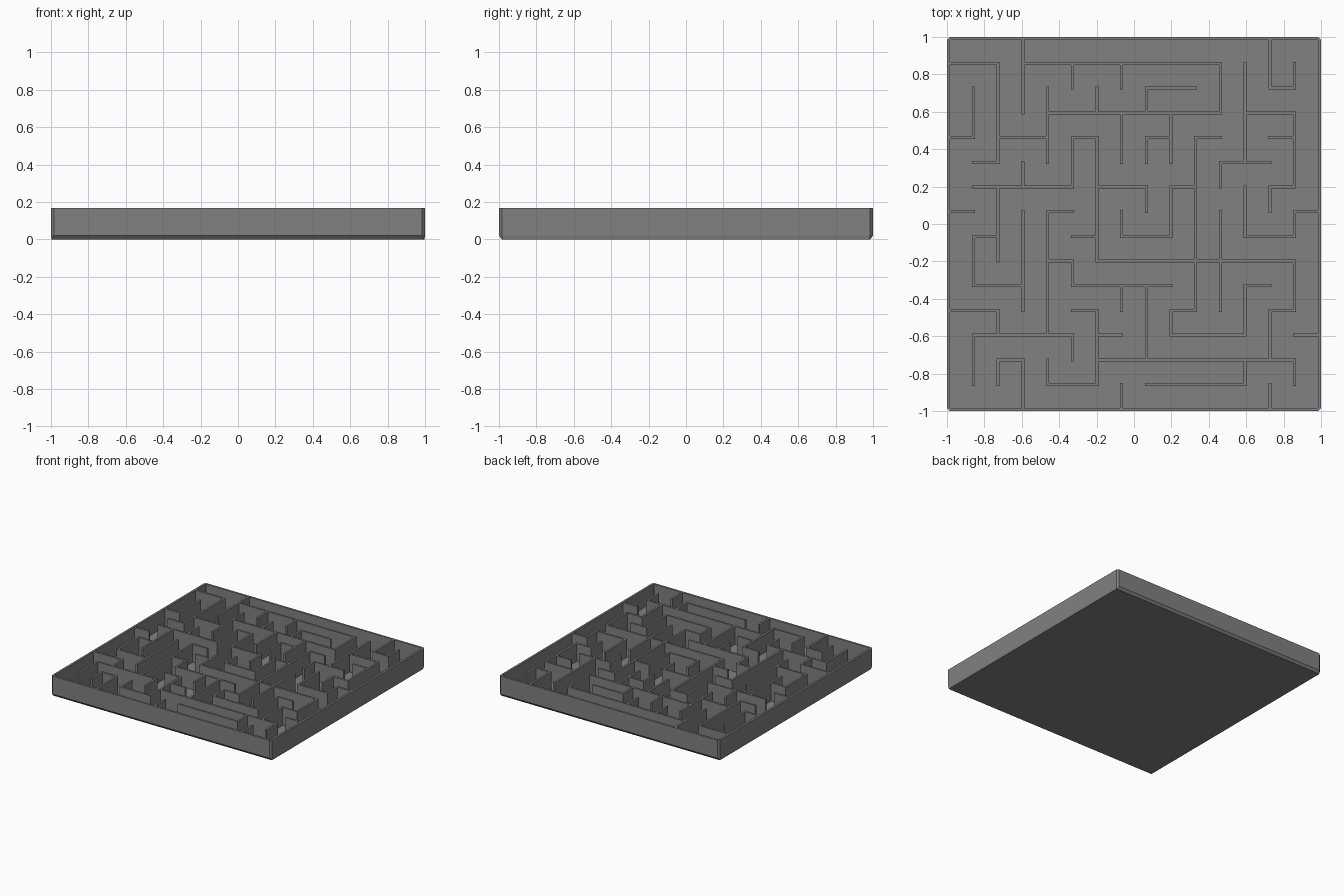
import bpy, bmesh

if "Cube" in bpy.data.objects:
    bpy.data.objects.remove(bpy.data.objects["Cube"])

N = 15               # cells per side
PITCH = 0.132        # cell spacing
EDGE = 0.99          # centre line of the outer wall
T = 0.016            # wall thickness
FLOOR, TOP = 0.02, 0.167

# Dark grey finish shared by all parts
dark = bpy.data.materials.new("dark_grey")
dark.diffuse_color = (0.22, 0.22, 0.22, 1)
dark.use_nodes = True
dark.node_tree.nodes["Principled BSDF"].inputs["Base Color"].default_value = dark.diffuse_color


def make_object(name, bm):
    bmesh.ops.recalc_face_normals(bm, faces=bm.faces)
    mesh = bpy.data.meshes.new(name)
    bm.to_mesh(mesh)
    bm.free()
    mesh.materials.append(dark)
    obj = bpy.data.objects.new(name, mesh)
    bpy.context.collection.objects.link(obj)
    return obj


# Tray: floor and rim from stacked rings with clipped corners,
# undercut along the bottom of the front and back
def ring(bm, rx, ry, z, c):
    pts = [(rx, ry - c), (rx - c, ry), (c - rx, ry), (-rx, ry - c),
           (-rx, c - ry), (c - rx, -ry), (rx - c, -ry), (rx, c - ry)]
    return [bm.verts.new((x, y, z)) for x, y in pts]


bm = bmesh.new()
profile = [(0.997, 0.984, 0, 0.004), (1, 1, FLOOR, 0.015), (1, 1, TOP, 0.015),
           (0.983, 0.983, TOP, 0.003), (0.983, 0.983, FLOOR, 0.003)]
rings = [ring(bm, *p) for p in profile]
for a, b in zip(rings, rings[1:]):
    for k in range(8):
        m = (k + 1) % 8
        bm.faces.new((a[k], a[m], b[m], b[k]))
bm.faces.new(rings[0])
bm.faces.new(rings[-1])
make_object("tray", bm)

# Wall runs per grid line: "start-end" in cells, lines counted from left / top
across = ["0-2 3-11", "8-10 13-14", "4-11 12-14",
          "0-1 2-4 5-6 8-9 10-11 13-14", "1-2 11-13", "1-5 6-8 9-10 13-14",
          "0-1 4-5 14-15", "1-2 5-6 7-9 12-14", "4-5 6-14", "1-3 5-9 12-13",
          "0-2 5-6 9-10 13-14", "1-5 6-7 9-12 14-15", "2-3 6-14", "4-6 8-12"]
down = ["2-4 8-10 12-14", "1-5 6-9 11-12 13-14", "0-3 5-6 7-11 13-15",
        "2-5 7-12 13-14", "1-2 4-6 9-10 12-13", "2-3 4-9 11-14",
        "1-2 3-5 7-8 10-11 14-15", "2-3 4-5 6-7 10-13", "3-5 6-8 11-12",
        "4-11", "1-3 5-6 7-11", "1-5 6-8 10-12 13-14",
        "0-2 6-7 11-13 14-15", "1-2 3-6 7-8 9-11 13-14"]


def add_wall(bm, i0, j0, i1, j1):
    lo = (-EDGE + PITCH * i0 - T / 2, EDGE - PITCH * j1 - T / 2)
    hi = (-EDGE + PITCH * i1 + T / 2, EDGE - PITCH * j0 + T / 2)
    verts = bmesh.ops.create_cube(bm, size=1)["verts"]
    for v in verts:
        v.co = (lo[0] if v.co.x < 0 else hi[0],
                lo[1] if v.co.y < 0 else hi[1],
                FLOOR if v.co.z < 0 else TOP)


def runs(text):
    return [tuple(map(int, part.split("-"))) for part in text.split()]


# Maze walls running left to right
bm = bmesh.new()
for j, text in enumerate(across, 1):
    for a, b in runs(text):
        add_wall(bm, a, j, b, j)
make_object("cross_walls", bm)

# Maze walls running front to back
bm = bmesh.new()
for i, text in enumerate(down, 1):
    for a, b in runs(text):
        add_wall(bm, i, a, i, b)
make_object("long_walls", bm)
